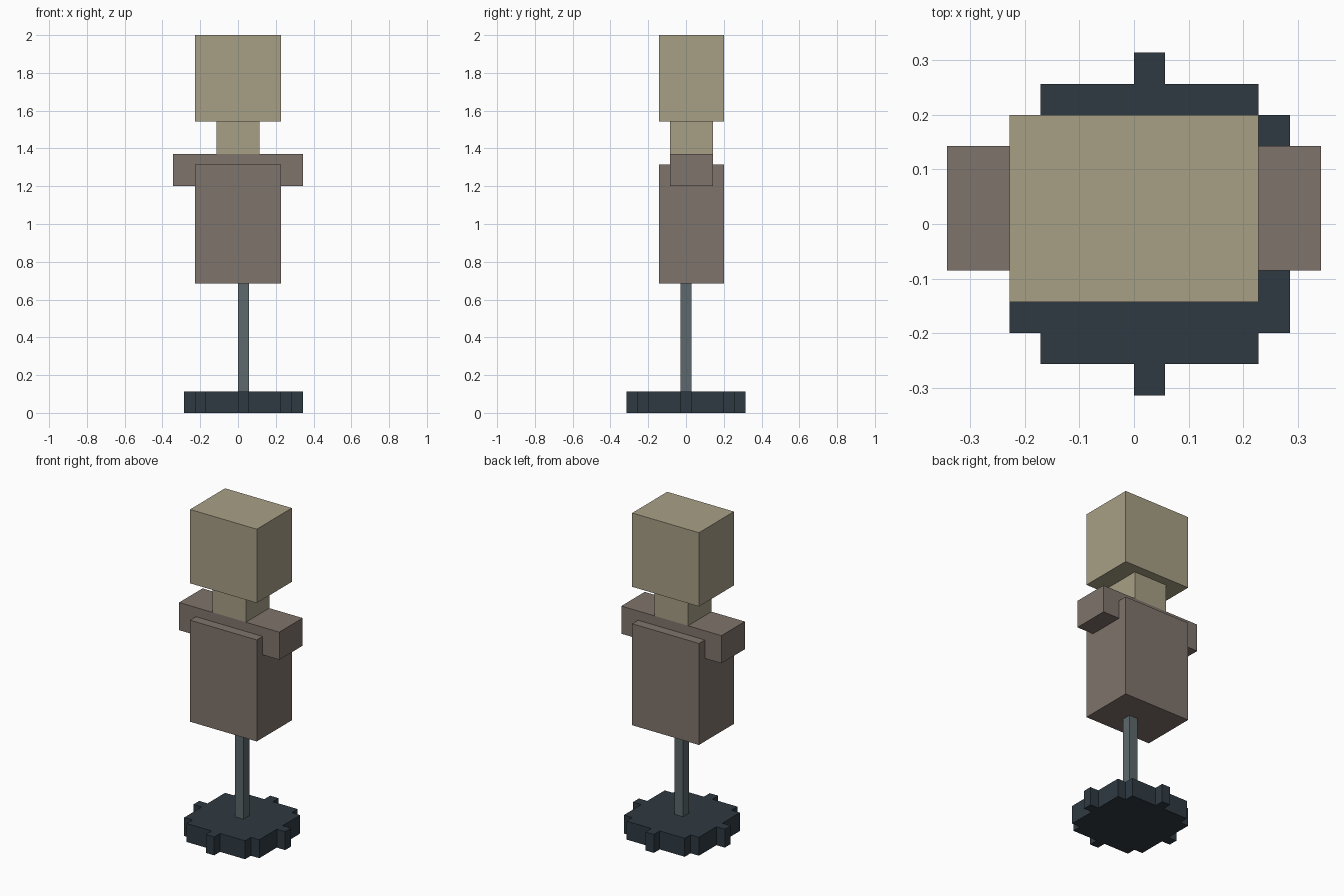
import bpy, bmesh

if "Cube" in bpy.data.objects:
    bpy.data.objects.remove(bpy.data.objects["Cube"])

V = 2 / 35  # block unit: the model is 35 units tall


def material(name, rgb):
    mat = bpy.data.materials.new(name)
    mat.diffuse_color = (*rgb, 1)
    mat.use_nodes = True
    mat.node_tree.nodes["Principled BSDF"].inputs["Base Color"].default_value = mat.diffuse_color
    return mat


def prism(name, outline, z0, z1, mat):
    """Extrude a closed outline (in block units) from z0 to z1."""
    bm = bmesh.new()
    face = bm.faces.new([bm.verts.new((x * V, y * V, z0 * V)) for x, y in outline])
    ext = bmesh.ops.extrude_face_region(bm, geom=[face])
    top = [e for e in ext["geom"] if isinstance(e, bmesh.types.BMVert)]
    bmesh.ops.translate(bm, verts=top, vec=(0, 0, (z1 - z0) * V))
    bmesh.ops.recalc_face_normals(bm, faces=bm.faces[:])
    mesh = bpy.data.meshes.new(name)
    bm.to_mesh(mesh)
    bm.free()
    mesh.materials.append(mat)
    bpy.context.collection.objects.link(bpy.data.objects.new(name, mesh))


def box(name, x, y, z, mat):
    prism(name, [(x[0], y[0]), (x[1], y[0]), (x[1], y[1]), (x[0], y[1])], *z, mat)


cream = material("cream", (0.39, 0.35, 0.24))
brown = material("brown", (0.216, 0.174, 0.15))
steel = material("steel", (0.11, 0.138, 0.147))
dark = material("dark", (0.028, 0.042, 0.054))

# Stepped round base: one quarter outline turned four times, centred on the pole
quarter = [(5.5, .5), (4.5, .5), (4.5, 3.5), (3.5, 3.5), (3.5, 4.5), (.5, 4.5), (.5, 5.5)]
outline = []
for _ in range(4):
    outline += quarter
    quarter = [(-y, x) for x, y in quarter]
prism("base", [(x + .5, y) for x, y in outline], 0, 2, dark)

# Pole
box("pole", (0, 1), (-.5, .5), (2, 12), steel)

# Torso and shoulders
box("torso", (-4, 4), (-2.5, 3.5), (12, 23), brown)
box("shoulders", (-6, 6), (-1.5, 2.5), (21, 24), brown)

# Neck and head
box("neck", (-2, 2), (-1.5, 2.5), (24, 27), cream)
box("head", (-4, 4), (-2.5, 3.5), (27, 35), cream)
